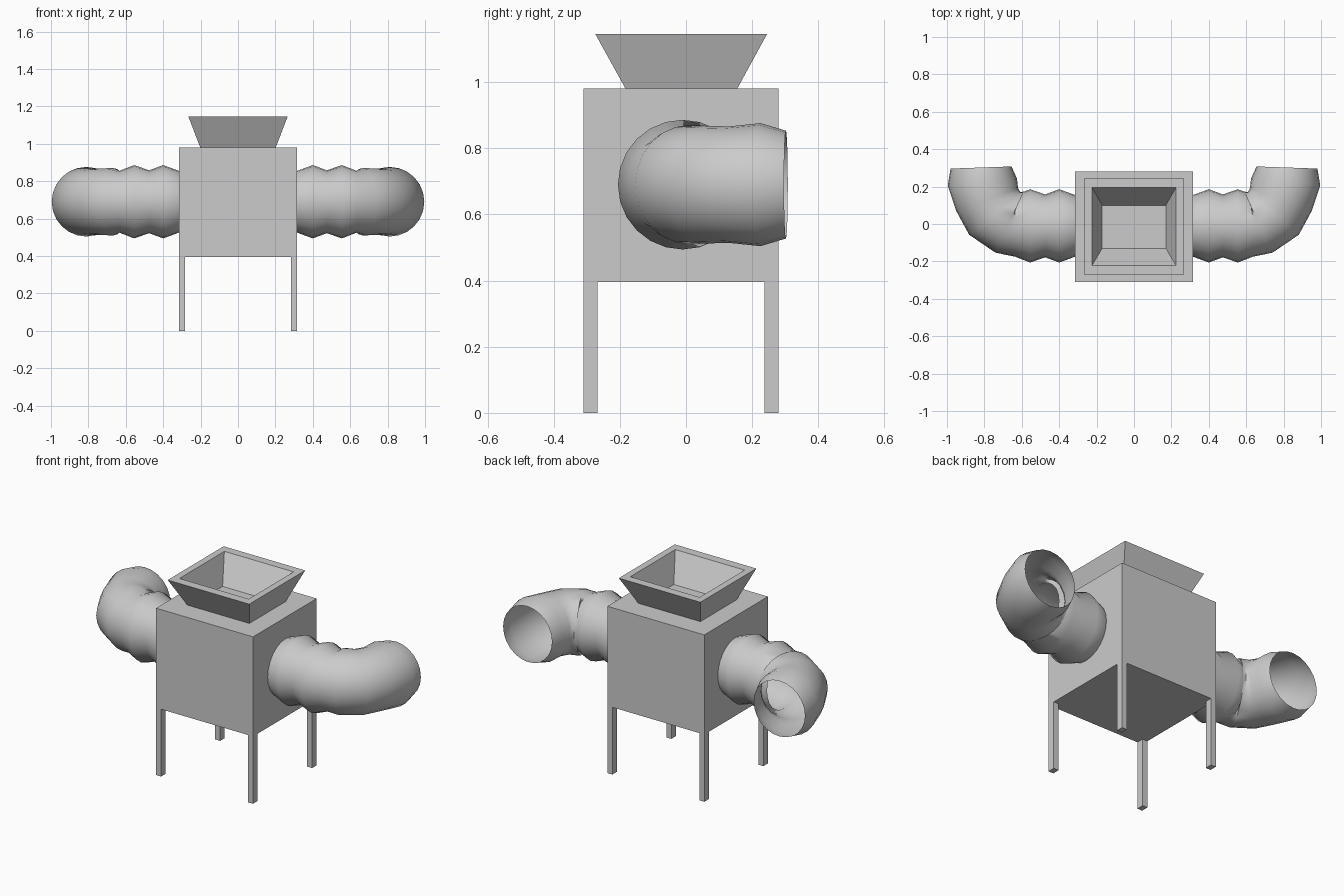
import bpy, bmesh
from math import sin, cos, pi, radians
from mathutils import Vector

if "Cube" in bpy.data.objects:
    bpy.data.objects.remove(bpy.data.objects["Cube"])


def finish(name, bm, smooth=None, fix=True):
    if fix:
        bmesh.ops.recalc_face_normals(bm, faces=bm.faces)
    mesh = bpy.data.meshes.new(name)
    bm.to_mesh(mesh)
    bm.free()
    ob = bpy.data.objects.new(name, mesh)
    bpy.context.collection.objects.link(ob)
    if smooth:
        bpy.ops.object.select_all(action='DESELECT')
        ob.select_set(True)
        bpy.context.view_layer.objects.active = ob
        bpy.ops.object.shade_smooth_by_angle(angle=radians(smooth))
    return ob


def loft(bm, loops, cap_start=False, cap_end=False):
    rings = [[bm.verts.new(p) for p in loop] for loop in loops]
    for a, b in zip(rings, rings[1:]):
        n = len(a)
        for i in range(n):
            j = (i + 1) % n
            bm.faces.new((a[i], a[j], b[j], b[i]))
    if cap_start:
        bm.faces.new(rings[0][::-1])
    if cap_end:
        bm.faces.new(rings[-1])


def rect(x, y0, y1, z, x0=None):
    x0 = -x if x0 is None else x0
    return [(x0, y0, z), (x, y0, z), (x, y1, z), (x0, y1, z)]


# Main housing
bm = bmesh.new()
loft(bm, [rect(0.315, -0.31, 0.28, 0.395), rect(0.315, -0.31, 0.28, 0.98)], True, True)
finish("housing", bm)

# Corner legs
for side, x0, x1 in (("left", -0.315, -0.283), ("right", 0.283, 0.315)):
    for end, y0, y1 in (("front", -0.31, -0.268), ("back", 0.238, 0.28)):
        bm = bmesh.new()
        loft(bm, [rect(x1, y0, y1, 0, x0), rect(x1, y0, y1, 0.40, x0)], True, True)
        finish(f"{end}_{side}_leg", bm)

# Hopper: outer slope, flat rim, inner slope and floor
bm = bmesh.new()
loft(bm, [rect(0.20, -0.18, 0.152, 0.975), rect(0.265, -0.274, 0.245, 1.145),
          rect(0.225, -0.222, 0.195, 1.145), rect(0.17, -0.13, 0.10, 0.99)], True, True)
finish("hopper", bm)

# Corrugated elbow ducts: (x, y, heading in degrees, radius) per ring
RINGS = [(0.31, -0.01, 0, 0.163), (0.40, -0.01, 0, 0.196), (0.475, -0.01, 0, 0.168),
         (0.555, -0.01, 0, 0.196), (0.635, -0.01, 0, 0.165), (0.665, 0.01, 25, 0.180),
         (0.745, 0.057, 50, 0.178), (0.785, 0.13, 70, 0.176), (0.811, 0.225, 84, 0.186),
         (0.818, 0.302, 88, 0.163)]
SIDES = 24
for side, s in (("left", -1), ("right", 1)):
    loops = []
    for x, y, heading, r in RINGS:
        h = radians(heading)
        across = Vector((sin(h), -cos(h), 0))
        loop = []
        for i in range(SIDES):
            a = 2 * pi * i / SIDES
            p = Vector((x, y, 0.69)) + across * (r * cos(a)) + Vector((0, 0, r * sin(a)))
            loop.append((s * p.x, p.y, p.z))
        loops.append(loop if s > 0 else loop[::-1])
    bm = bmesh.new()
    loft(bm, loops)
    finish(f"{side}_duct", bm, 60, fix=False)
